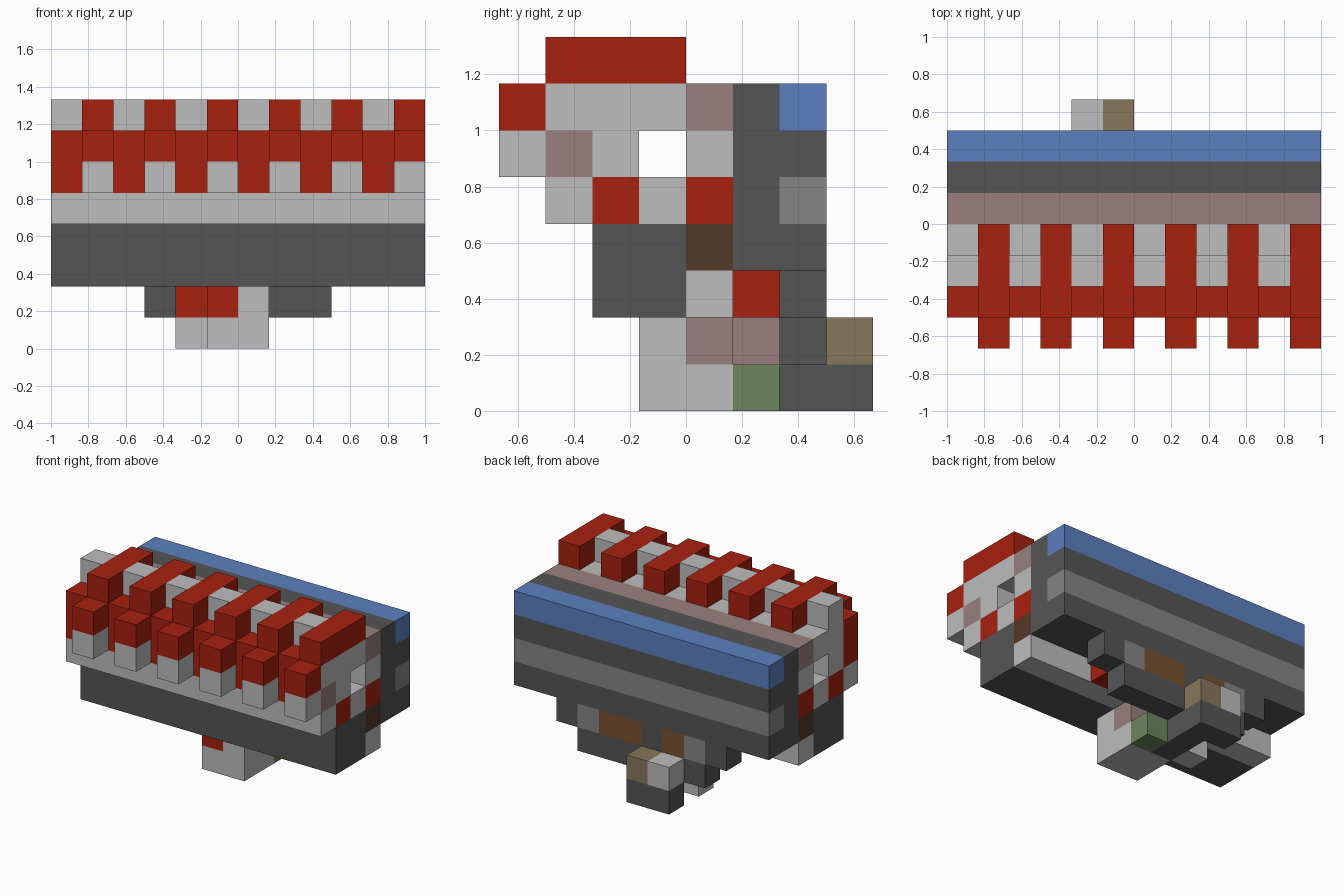
import bpy
import bmesh
from mathutils import Vector

if "Cube" in bpy.data.objects:
    bpy.data.objects.remove(bpy.data.objects["Cube"], do_unlink=True)

UNIT = 1 / 6
ORIGIN = Vector((-1, -4 * UNIT, 0))
COLOURS = {
    "red": (.392, .015, .005), "light_grey": (.503, .51, .503),
    "mauve": (.319, .216, .212), "dark_grey": (.091, .091, .091),
    "blue": (.105, .216, .527), "mid_grey": (.235, .235, .235),
    "dark_brown": (.091, .041, .021), "tan_brown": (.195, .084, .03),
    "olive": (.242, .184, .102), "green": (.153, .242, .109),
}

materials = {}
for name, rgb in COLOURS.items():
    mat = bpy.data.materials.new(name)
    mat.use_nodes = True
    mat.diffuse_color = (*rgb, 1)
    mat.node_tree.nodes["Principled BSDF"].inputs["Base Color"].default_value = (*rgb, 1)
    materials[name] = mat

cells = {}  # block position -> (part, colour)


def blocks(part, colour, xs, ys, zs):
    """Fill a box of blocks; each argument is one index or an iterable of them."""
    xs, ys, zs = [(a,) if isinstance(a, int) else tuple(a) for a in (xs, ys, zs)]
    for x in xs:
        for y in ys:
            for z in zs:
                cells[(x, y, z)] = (part, colour)


FULL = range(12)
ODD = range(1, 12, 2)
EVEN = range(0, 12, 2)

# Dark front body and its light underside strip
blocks("front_body", "dark_grey", FULL, (2, 3), (2, 3))
blocks("bottom_strip", "light_grey", FULL, 4, 2)
blocks("core_strip", "dark_brown", FULL, 4, 3)

# Back wall with its coloured bands
blocks("back_wall", "dark_grey", FULL, (5, 6), range(3, 7))
blocks("back_band", "mid_grey", FULL, 6, 4)
blocks("back_top_rail", "blue", FULL, 6, 6)

# Upper housing with a tunnel along its length
blocks("upper_housing", "light_grey", FULL, (1, 3), 4)
blocks("housing_red_bars", "red", FULL, (2, 4), 4)
blocks("upper_housing", "light_grey", FULL, 2, 5)
blocks("upper_housing", "light_grey", FULL, 4, 5)
blocks("upper_housing", "light_grey", FULL, (2, 3), 6)
blocks("top_mauve_rail", "mauve", FULL, 4, 6)

# Repeating teeth along the front and top
blocks("front_teeth", "light_grey", ODD, 0, 5)
blocks("front_teeth_caps", "red", ODD, 0, 6)
blocks("teeth_backing", "mauve", ODD, 1, 5)
blocks("upper_housing", "light_grey", ODD, 1, 6)
blocks("top_ribs", "red", ODD, range(1, 4), 7)
blocks("front_gap_panels", "red", EVEN, 1, (5, 6))
blocks("top_studs", "light_grey", EVEN, 2, 7)

# Stepped back underside
blocks("lower_step", "dark_grey", range(2, 10), 6, 2)
blocks("step_pads", "mid_grey", (3, 8), 6, 2)
blocks("step_plates", "tan_brown", (4, 6, 7), 6, 2)
blocks("lower_step", "dark_grey", range(3, 9), 6, 1)
blocks("inner_step", "red", range(3, 9), 5, 2)

# Foot under the middle
blocks("foot", "light_grey", (5, 6), (3, 4), (0, 1))
blocks("foot_red_panel", "red", 5, 3, 1)
blocks("foot_mauve_panel", "mauve", 6, 4, 1)
blocks("foot_mauve_panel", "mauve", 5, 5, 1)
blocks("foot_red_panel", "red", 4, 5, 1)
blocks("foot_side", "light_grey", 4, 5, 0)
blocks("foot_green_corner", "green", 6, 5, 0)
blocks("foot_heel", "dark_grey", 5, (5, 6), 0)

# Block standing out at the back of the foot
blocks("heel_base", "dark_grey", (4, 5), 7, 0)
blocks("heel_olive_block", "olive", 5, 7, 1)
blocks("heel_light_block", "light_grey", 4, 7, 1)

# Turn each part into one mesh made of its exposed block faces
parts = {}
for pos, (part, colour) in cells.items():
    parts.setdefault((part, colour), []).append(pos)

for (part, colour), positions in parts.items():
    bm = bmesh.new()
    for pos in positions:
        centre = Vector(pos) + Vector((.5, .5, .5))
        for axis in range(3):
            for sign in (-1, 1):
                normal = Vector((0, 0, 0))
                normal[axis] = sign
                neighbour = tuple(int(p + n) for p, n in zip(pos, normal))
                if neighbour in cells:
                    continue
                u = Vector((0, 0, 0))
                u[(axis + 1) % 3] = .5
                v = normal.cross(u)
                middle = centre + normal * .5
                corners = (-u - v, u - v, u + v, v - u)
                bm.faces.new([bm.verts.new((middle + c) * UNIT + ORIGIN) for c in corners])
    bmesh.ops.remove_doubles(bm, verts=bm.verts, dist=.0001)
    if not bm.faces:
        bm.free()
        continue
    mesh = bpy.data.meshes.new(part)
    bm.to_mesh(mesh)
    bm.free()
    mesh.materials.append(materials[colour])
    obj = bpy.data.objects.new(part, mesh)
    bpy.context.collection.objects.link(obj)
